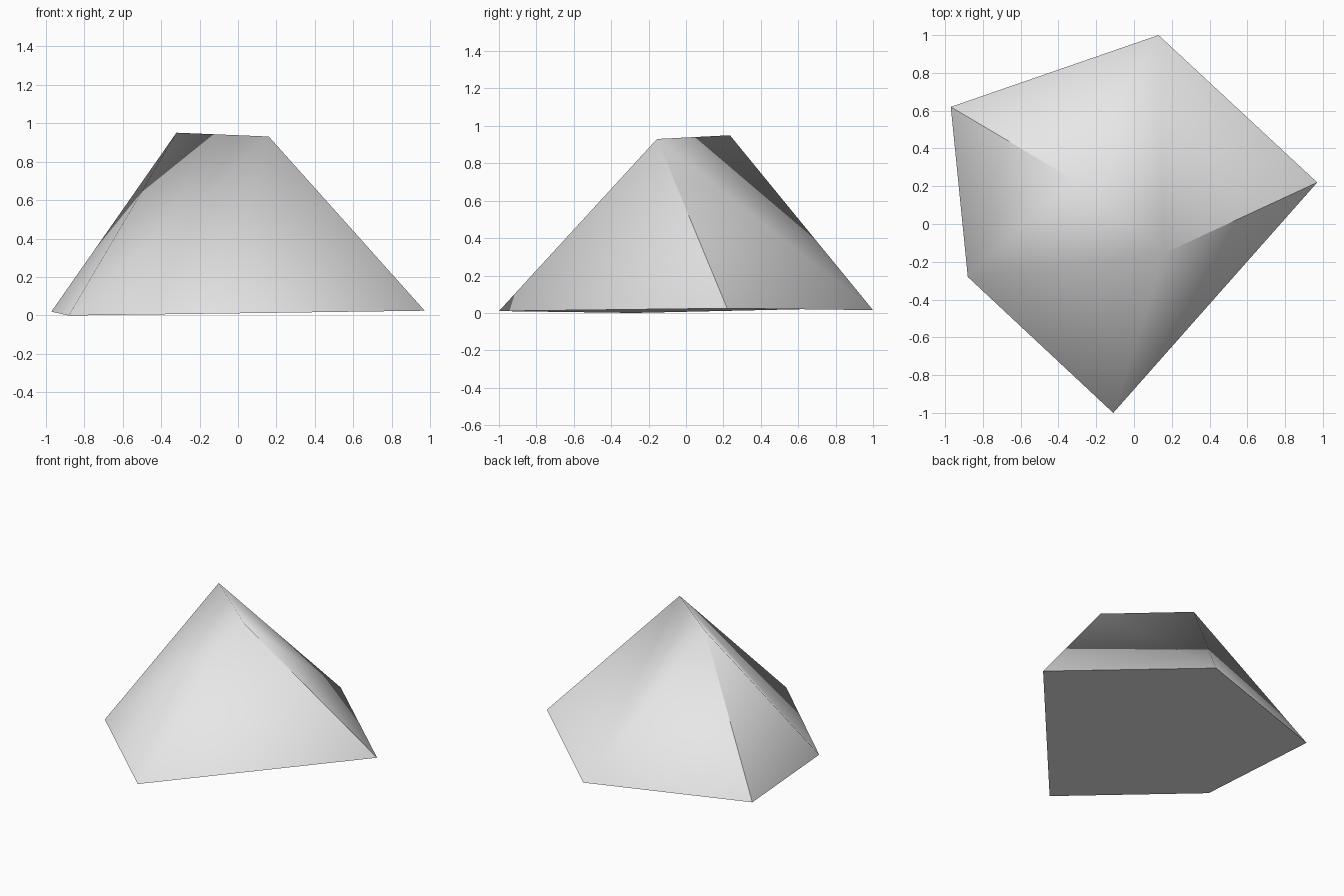
import bpy
import bmesh

cube = bpy.data.objects.get("Cube")
if cube:
    bpy.data.objects.remove(cube, do_unlink=True)

# Plain grey stone
grey = bpy.data.materials.new("light_grey")
grey.use_nodes = True
colour = (0.8, 0.8, 0.8, 1.0)
grey.diffuse_color = colour
grey.node_tree.nodes["Principled BSDF"].inputs["Base Color"].default_value = colour

bm = bmesh.new()

# Slightly tilted five-sided base and the two ends of the ridge
front = bm.verts.new((-0.11, -1.0, 0.01))
right = bm.verts.new((0.97, 0.22, 0.025))
back = bm.verts.new((0.13, 1.0, 0.015))
far = bm.verts.new((-0.97, 0.62, 0.02))
left = bm.verts.new((-0.88, -0.28, 0.0))
peak = bm.verts.new((-0.32, 0.235, 0.95))
shoulder = bm.verts.new((0.16, -0.155, 0.93))

# Underside
underside = bm.faces.new((left, far, back, right, front))

# Sloping sides
for corners in (
    (front, right, shoulder),
    (right, back, shoulder),
    (shoulder, back, peak),
    (back, far, peak),
    (far, left, peak),
    (left, shoulder, peak),
    (left, front, shoulder),
):
    bm.faces.new(corners).smooth = True

# Crisp creases around the base and along two opposite corners
creases = list(underside.edges)
creases += [bm.edges.get((right, shoulder)), bm.edges.get((far, peak))]
for edge in creases:
    edge.smooth = False

bmesh.ops.recalc_face_normals(bm, faces=bm.faces)
mesh = bpy.data.meshes.new("rock")
bm.to_mesh(mesh)
bm.free()
mesh.materials.append(grey)
rock = bpy.data.objects.new("rock", mesh)
bpy.context.collection.objects.link(rock)
